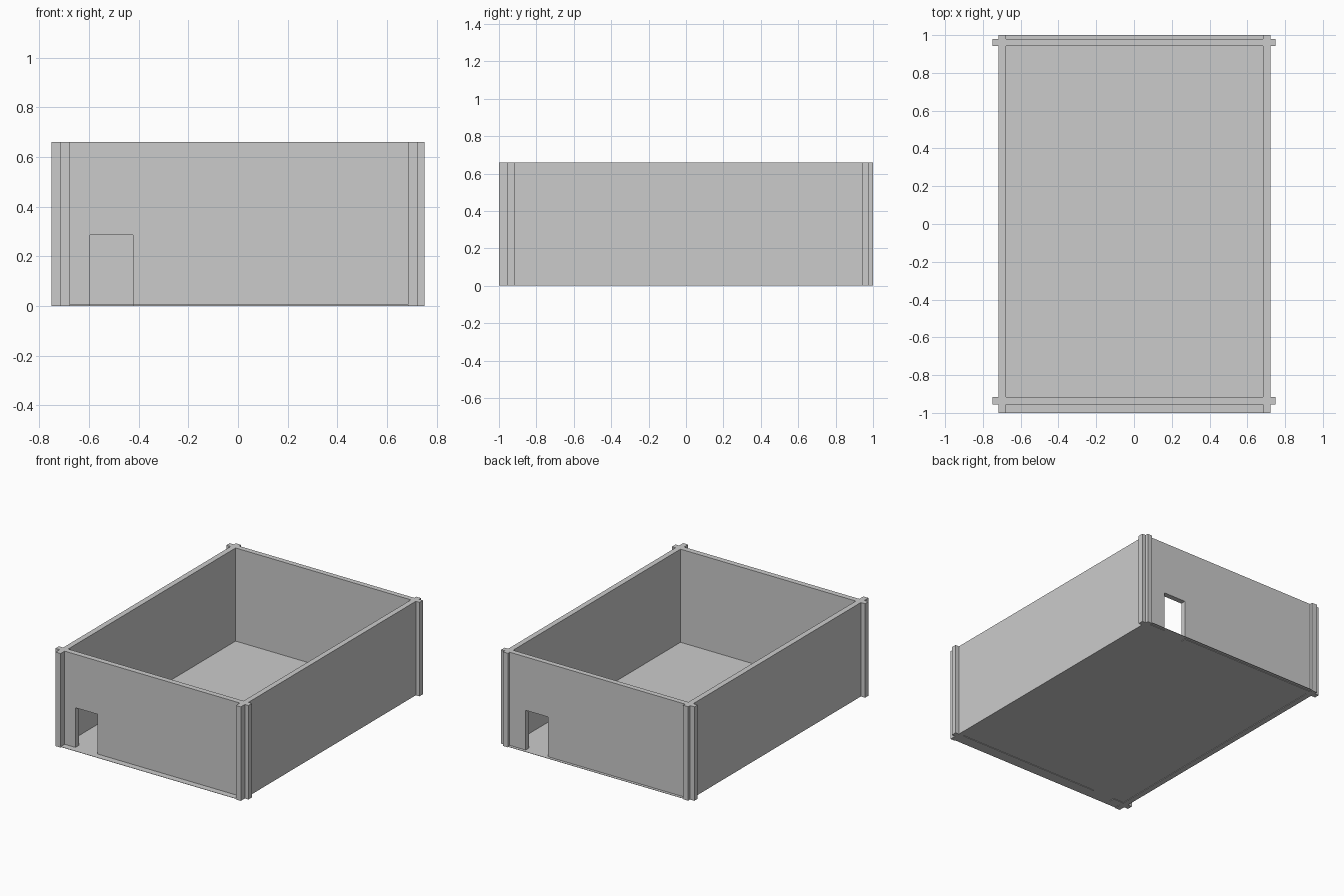
import bpy
import bmesh

if "Cube" in bpy.data.objects:
    bpy.data.objects.remove(bpy.data.objects["Cube"])

H = 0.66        # wall height
DOOR_H = 0.285  # doorway height


def prism(name, profile, axis, a, b):
    """Extrude a flat outline along x or y (profile = other axis, z)."""
    bm = bmesh.new()
    put = (lambda u, z: (a, u, z)) if axis == 'x' else (lambda u, z: (u, a, z))
    face = bm.faces.new([bm.verts.new(put(u, z)) for u, z in profile])
    ext = bmesh.ops.extrude_face_region(bm, geom=[face])
    step = (b - a, 0, 0) if axis == 'x' else (0, b - a, 0)
    bmesh.ops.translate(bm, vec=step,
                        verts=[v for v in ext['geom'] if isinstance(v, bmesh.types.BMVert)])
    bmesh.ops.recalc_face_normals(bm, faces=bm.faces)
    mesh = bpy.data.meshes.new(name)
    bm.to_mesh(mesh)
    bm.free()
    obj = bpy.data.objects.new(name, mesh)
    bpy.context.collection.objects.link(obj)
    return obj


def rect(u0, u1, z0, z1):
    return [(u0, z0), (u1, z0), (u1, z1), (u0, z1)]


def wall_with_door(name, door0, door1, y0, y1):
    outline = [(-0.75, 0), (door0, 0), (door0, DOOR_H), (door1, DOOR_H),
               (door1, 0), (0.75, 0), (0.75, H), (-0.75, H)]
    return prism(name, outline, 'y', y0, y1)


# Long side walls, running past the end walls at the corners
prism("left_wall", rect(-1, 1, 0, H), 'x', -0.717, -0.678)
prism("right_wall", rect(-1, 1, 0, H), 'x', 0.684, 0.722)

# End walls with corner tabs and one doorway each
wall_with_door("front_wall", -0.595, -0.422, -0.955, -0.916)
wall_with_door("back_wall", 0.388, 0.56, 0.942, 0.979)

# Thin floor, slightly above the bottom edge of the walls
prism("floor", rect(-0.70, 0.70, 0.004, 0.006), 'y', -1, 1)
